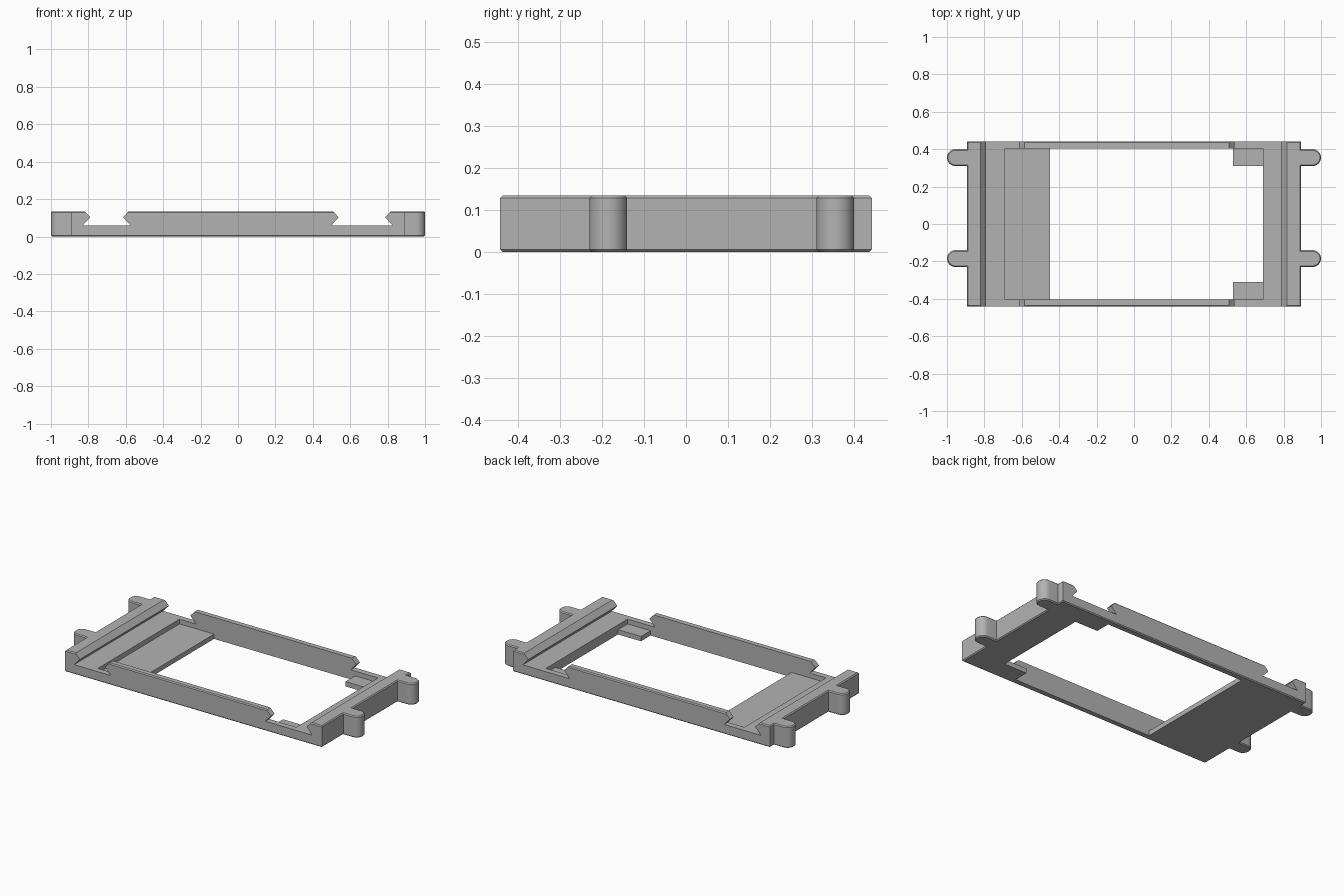
import bpy, bmesh, math
from mathutils import Vector

cube = bpy.data.objects.get("Cube")
if cube:
    bpy.data.objects.remove(cube, do_unlink=True)

HEIGHT, HALF_X, HALF_Y = 0.135, 0.893, 0.442
INNER_Y, SHELF_Z, SLOT_Z = 0.405, 0.03, 0.06
PEG_R, PEG_X = 0.045, 0.955
PEG_YS = (-0.185, 0.355)
CHAMFER = 0.006


def prism(name, points, direction):
    """Extrude a closed planar outline along a direction."""
    bm = bmesh.new()
    face = bm.faces.new([bm.verts.new(p) for p in points])
    new = bmesh.ops.extrude_face_region(bm, geom=[face])["geom"]
    verts = [g for g in new if isinstance(g, bmesh.types.BMVert)]
    bmesh.ops.translate(bm, verts=verts, vec=Vector(direction))
    bmesh.ops.recalc_face_normals(bm, faces=bm.faces)
    mesh = bpy.data.meshes.new(name)
    bm.to_mesh(mesh)
    bm.free()
    obj = bpy.data.objects.new(name, mesh)
    bpy.context.collection.objects.link(obj)
    return obj


def side_outline(sign):
    """One end of the frame, with its two round pegs, ordered counter-clockwise."""
    pts = [(sign * HALF_X, -sign * HALF_Y)]
    for y in sorted(PEG_YS, reverse=sign < 0):
        pts.append((sign * HALF_X, y - sign * PEG_R))
        for i in range(17):
            a = -math.pi / 2 + math.pi * i / 16
            pts.append((sign * (PEG_X + PEG_R * math.cos(a)), y + sign * PEG_R * math.sin(a)))
        pts.append((sign * HALF_X, y + sign * PEG_R))
    return pts + [(sign * HALF_X, sign * HALF_Y)]


# Frame block with pegs, chamfered around top and bottom
outline = side_outline(1) + side_outline(-1)
frame = prism("frame", [(x, y, 0) for x, y in outline], (0, 0, HEIGHT))
bm = bmesh.new()
bm.from_mesh(frame.data)
rims = [e for e in bm.edges if abs(e.verts[0].co.z - e.verts[1].co.z) < 1e-5]
bmesh.ops.bevel(bm, geom=rims, offset=CHAMFER, segments=1, affect='EDGES', clamp_overlap=True)
bm.to_mesh(frame.data)
bm.free()

# Dovetail slots across the frame: floor, lip and flared mouth
cutters = []
for name, floor, lip, mouth in (
        ("right_slot_cutter", (-0.83, -0.575), (-0.79, -0.615), (-0.82, -0.585)),
        ("left_slot_cutter", (0.50, 0.825), (0.538, 0.787), (0.508, 0.817))):
    levels = ((floor, SLOT_Z), (lip, 0.103), (mouth, HEIGHT))
    profile = [(r[0], z) for r, z in levels] + [(mouth[0], 0.2), (mouth[1], 0.2)]
    profile += [(r[1], z) for r, z in reversed(levels)]
    cutters.append(prism(name, [(x, -0.6, z) for x, z in profile], (0, 1.2, 0)))

# Recess down to the shelf and corner tabs
recess = [(-0.69, -INNER_Y), (0.69, -INNER_Y), (0.69, INNER_Y), (-0.69, INNER_Y)]
cutters.append(prism("recess_cutter", [(x, y, SHELF_Z) for x, y in recess], (0, 0, 0.3)))

# Opening through the floor, leaving the shelf and two tabs
half = [(-0.45, INNER_Y), (0.53, INNER_Y), (0.53, 0.31), (0.69, 0.31)]
opening = half + [(x, -y) for x, y in reversed(half)]
cutters.append(prism("opening_cutter", [(x, y, -0.1) for x, y in opening], (0, 0, 0.5)))

for cutter in cutters:
    mod = frame.modifiers.new(cutter.name, 'BOOLEAN')
    mod.operation = 'DIFFERENCE'
    mod.solver = 'EXACT'
    mod.object = cutter
    cutter.hide_render = True
    cutter.display_type = 'WIRE'

bpy.ops.object.select_all(action='DESELECT')
bpy.context.view_layer.objects.active = frame
frame.select_set(True)
for cutter in cutters:
    bpy.ops.object.modifier_apply(modifier=cutter.name)
    bpy.data.objects.remove(cutter, do_unlink=True)

# Plain grey plastic
grey = bpy.data.materials.new("grey_plastic")
grey.use_nodes = True
colour = (0.45, 0.45, 0.45, 1)
grey.diffuse_color = colour
grey.node_tree.nodes["Principled BSDF"].inputs["Base Color"].default_value = colour
frame.data.materials.clear()
frame.data.materials.append(grey)
bpy.ops.object.shade_smooth_by_angle(angle=math.radians(30))
